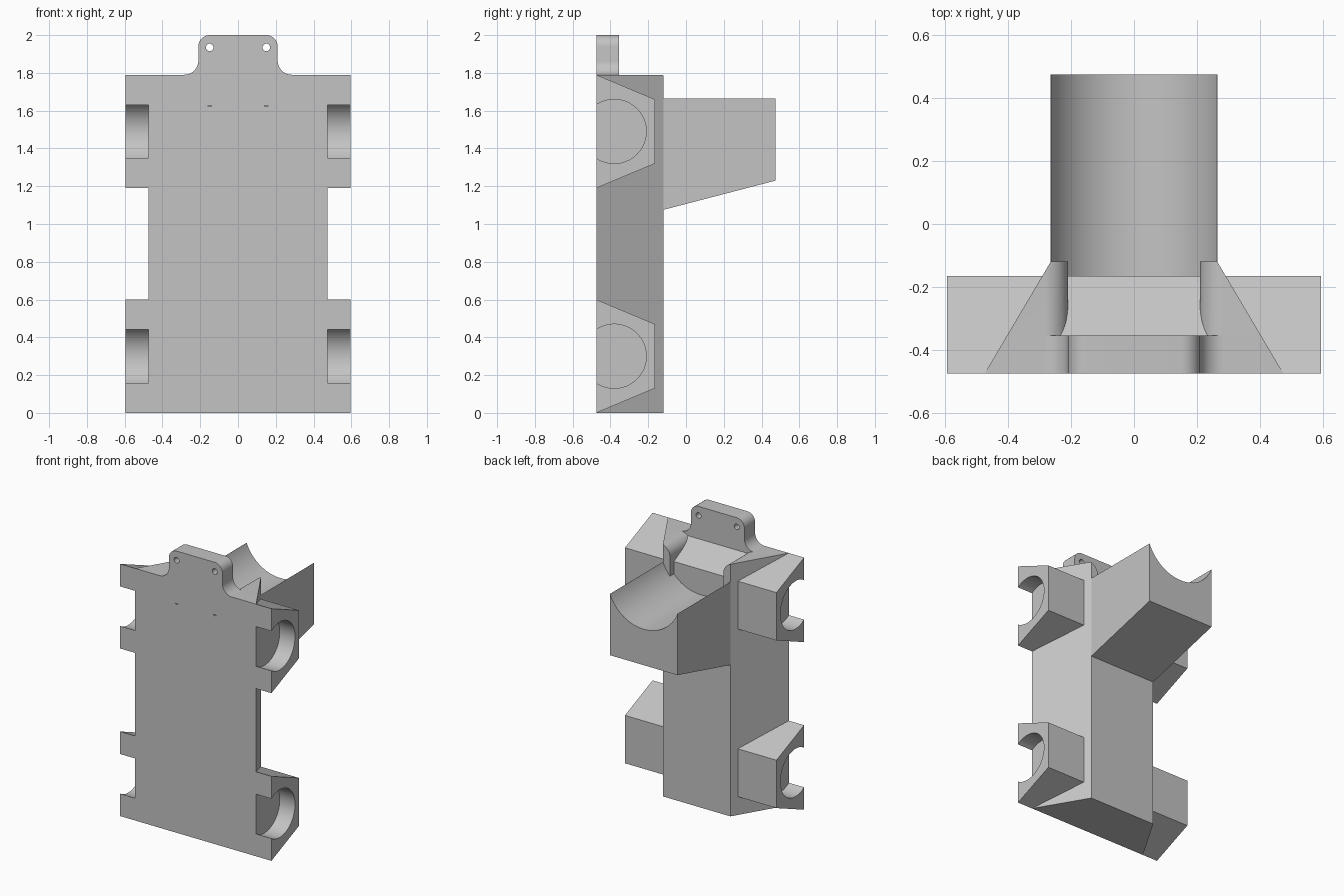
import bpy, bmesh, math
from mathutils import Vector

cube = bpy.data.objects.get("Cube")
if cube:
    bpy.data.objects.remove(cube, do_unlink=True)

grey = bpy.data.materials.new("plain_grey")
grey.use_nodes = True
colour = (0.55, 0.55, 0.55, 1)
grey.diffuse_color = colour
grey.node_tree.nodes["Principled BSDF"].inputs["Base Color"].default_value = colour


def prism(name, outline, axis, lo, hi):
    """Extrude a 2D outline along an axis; the other two axes keep x, y, z order."""
    def place(p, d):
        v = list(p)
        v.insert("xyz".index(axis), d)
        return Vector(v)
    bm = bmesh.new()
    a = [bm.verts.new(place(p, lo)) for p in outline]
    b = [bm.verts.new(place(p, hi)) for p in outline]
    bm.faces.new(a)
    bm.faces.new(b)
    for i in range(len(a)):
        j = (i + 1) % len(a)
        bm.faces.new((a[i], a[j], b[j], b[i]))
    bmesh.ops.recalc_face_normals(bm, faces=bm.faces)
    mesh = bpy.data.meshes.new(name)
    bm.to_mesh(mesh)
    bm.free()
    mesh.materials.append(grey)
    ob = bpy.data.objects.new(name, mesh)
    bpy.context.collection.objects.link(ob)
    return ob


def combine(target, tool, operation):
    """Apply a boolean and discard the tool."""
    mod = target.modifiers.new("combine", 'BOOLEAN')
    mod.operation, mod.object, mod.solver = operation, tool, 'EXACT'
    graph = bpy.context.evaluated_depsgraph_get()
    graph.update()
    mesh = bpy.data.meshes.new_from_object(target.evaluated_get(graph))
    target.modifiers.clear()
    target.data = mesh
    bpy.data.objects.remove(tool, do_unlink=True)


def arc(cx, cy, r, start, end, n=12):
    angles = [math.radians(start + (end - start) * i / n) for i in range(n + 1)]
    return [(cx + r * math.cos(a), cy + r * math.sin(a)) for a in angles]


def circle(cx, cy, r, n=48):
    return arc(cx, cy, r, 0, 360, n)[:-1]


def mirrored(half):
    """Close a right-hand half outline with its mirror image."""
    return half + [(-x, z) for x, z in reversed(half)]


FRONT, BACK, TOP = -0.475, -0.12, 1.79
TAB_BACK, GROOVE_Z, GROOVE_R = -0.355, 1.77, 0.285

# Tapered main body
body = prism("body", [(-0.475, FRONT), (0.475, FRONT), (0.265, BACK), (-0.265, BACK)],
             'z', 0, TOP)

# Pit behind the tab: rounded lips, sloping floor, round bottom at the back
drop = math.degrees(math.acos(0.21 / GROOVE_R))
floor_arc = arc(0, GROOVE_Z, GROOVE_R, -drop, -89, 16)
pit = prism("pit_cutter", mirrored([(0.285, 1.9)] + arc(0.285, 1.715, 0.075, 90, 180)
                                   + floor_arc), 'y', TAB_BACK, 0.1)
slope = prism("pit_slope", [(TAB_BACK, 1.77), (-0.165, 1.665), (-0.165, 1.3),
                            (0.05, 1.3), (0.05, 2), (TAB_BACK, 2)], 'x', -0.5, 0.5)
combine(pit, slope, 'INTERSECT')
combine(body, pit, 'DIFFERENCE')

# Four side clips with open round sockets
for base in (0, 1.19):
    for side in (-1, 1):
        clip = prism("clip", [(FRONT, base), (-0.165, base + 0.13),
                              (-0.165, base + 0.47), (FRONT, base + 0.6)],
                     'x', *sorted((side * 0.288, side * 0.595)))
        socket = prism("socket", circle(-0.38, base + 0.3, 0.17), 'x',
                       *sorted((side * 0.475, side * 0.7)))
        combine(clip, socket, 'DIFFERENCE')
        combine(body, clip, 'UNION')

# Mounting tab with filleted shoulders, rounded corners and two screw holes
tab = prism("tab", mirrored([(0.285, 1.6)] + arc(0.285, 1.865, 0.075, 270, 180)
                            + arc(0.15, 1.94, 0.06, 0, 90)), 'y', FRONT, TAB_BACK)
for x in (-0.15, 0.15):
    combine(tab, prism("hole", circle(x, 1.935, 0.02, 24), 'y', -0.6, -0.2), 'DIFFERENCE')
combine(body, tab, 'UNION')

# Two tiny slits on the front
for x in (-0.15, 0.15):
    slit = prism("slit", [(x - 0.01, 1.622), (x + 0.01, 1.622),
                          (x + 0.01, 1.628), (x - 0.01, 1.628)], 'y', -0.6, -0.46)
    combine(body, slit, 'DIFFERENCE')

# Rear cradle with a round trough
cradle = prism("cradle", [(BACK, 1.075), (0.475, 1.23), (0.475, 1.665), (BACK, 1.665)],
               'x', -0.265, 0.265)
combine(cradle, prism("trough", circle(0, GROOVE_Z, GROOVE_R, 64), 'y', -0.3, 0.7),
        'DIFFERENCE')

# Smooth curves, sharp corners
for ob in (body, cradle):
    ob.data.shade_smooth()
    ob.data.set_sharp_from_angle(angle=math.radians(30))
